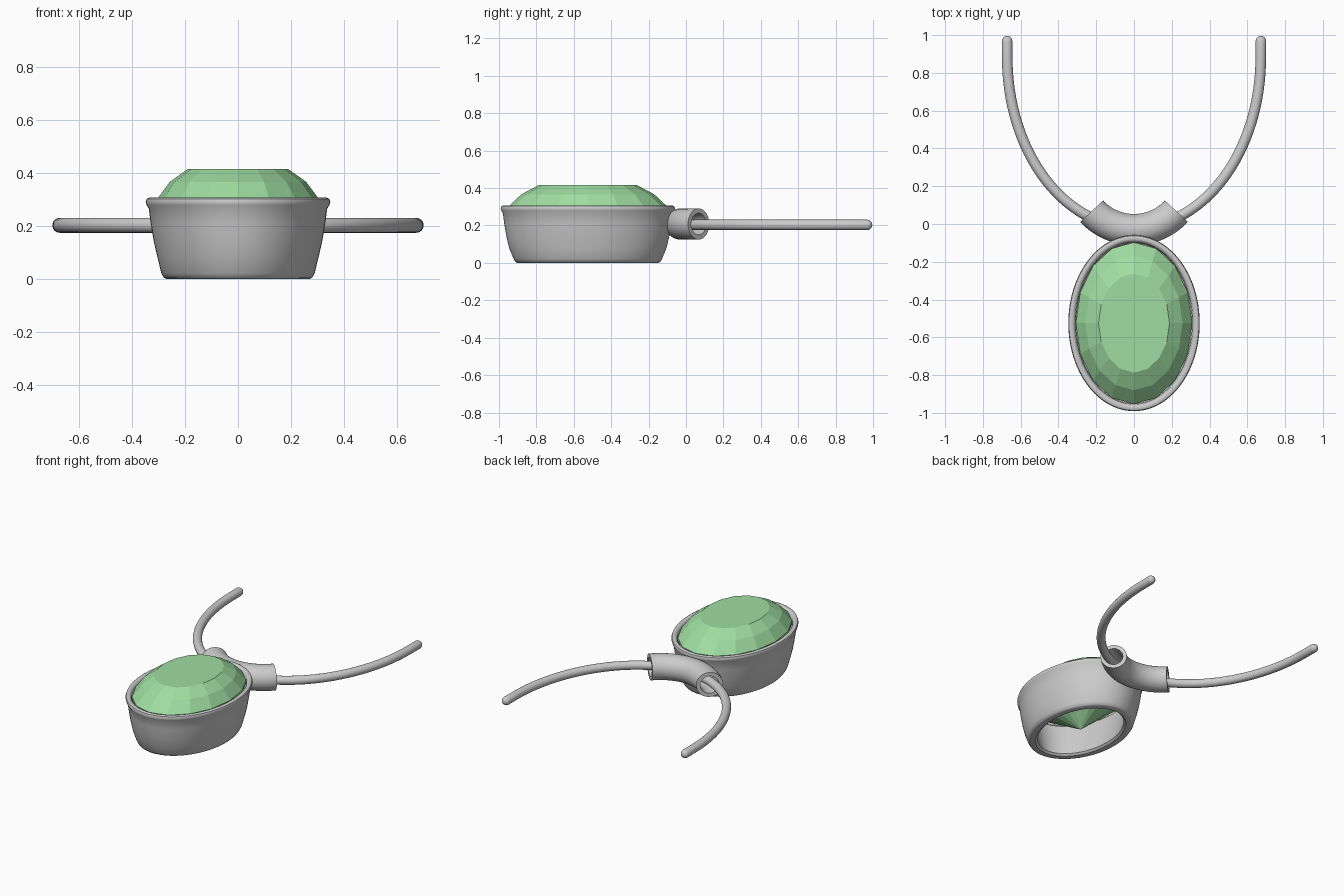
import bpy, bmesh, math
from mathutils import Vector

if "Cube" in bpy.data.objects:
    bpy.data.objects.remove(bpy.data.objects["Cube"])

CY = -0.525  # centre of the setting in y


def make_object(name, bm, smooth=True):
    bmesh.ops.recalc_face_normals(bm, faces=bm.faces)
    mesh = bpy.data.meshes.new(name)
    bm.to_mesh(mesh)
    bm.free()
    ob = bpy.data.objects.new(name, mesh)
    bpy.context.collection.objects.link(ob)
    if smooth:
        bpy.ops.object.select_all(action='DESELECT')
        ob.select_set(True)
        bpy.context.view_layer.objects.active = ob
        bpy.ops.object.shade_smooth_by_angle(angle=math.radians(40))
    return ob


def bridge(bm, a, b):
    n = len(a)
    for i in range(n):
        j = (i + 1) % n
        bm.faces.new((a[i], a[j], b[j], b[i]))


def oval(bm, rx, ry, z, n):
    return [bm.verts.new((rx * math.cos(2 * math.pi * i / n),
                          CY + ry * math.sin(2 * math.pi * i / n), z)) for i in range(n)]


def circle(bm, p, tangent, r, n):
    # ring around a path lying in a horizontal plane
    side = Vector((-tangent.y, tangent.x, 0)).normalized()
    up = Vector((0, 0, 1))
    return [bm.verts.new(p + r * (math.cos(2 * math.pi * i / n) * side +
                                  math.sin(2 * math.pi * i / n) * up)) for i in range(n)]


# setting: oval open cup, closed profile of (x radius, z)
profile = [(0.222, 0.012), (0.236, 0.0), (0.268, 0.0), (0.279, 0.005), (0.289, 0.022),
           (0.303, 0.08), (0.317, 0.14), (0.329, 0.21), (0.336, 0.265), (0.345, 0.28),
           (0.348, 0.292), (0.344, 0.303), (0.333, 0.308), (0.320, 0.305), (0.312, 0.295),
           (0.308, 0.27), (0.265, 0.235), (0.245, 0.13), (0.224, 0.03)]
bm = bmesh.new()
rings = [oval(bm, r, r + 0.118 - (0.01 if r < 0.3 else 0), z, 96) for r, z in profile]
for k in range(len(rings)):
    bridge(bm, rings[k], rings[(k + 1) % len(rings)])
make_object("setting", bm)

# gemstone: sixteen-sided faceted stone
bm = bmesh.new()
stone = [(0.188, 0.262, 0.416), (0.257, 0.355, 0.367), (0.308, 0.428, 0.298), (0.308, 0.428, 0.28)]
rings = [oval(bm, rx, ry, z, 16) for rx, ry, z in stone]
bm.faces.new(rings[0])
for a, b in zip(rings, rings[1:]):
    bridge(bm, a, b)
culet = bm.verts.new((0, CY, 0.02))
for i in range(16):
    bm.faces.new((rings[-1][i], rings[-1][(i + 1) % 16], culet))
gem = make_object("gemstone", bm, smooth=False)
mat = bpy.data.materials.new("green_stone")
mat.diffuse_color = (0.35, 0.72, 0.36, 1)
mat.use_nodes = True
mat.node_tree.nodes["Principled BSDF"].inputs["Base Color"].default_value = mat.diffuse_color
gem.data.materials.append(mat)

# bail: curved hollow tube behind the setting
R, half = 0.307, math.radians(47)
bm = bmesh.new()
outer, inner = [], []
for k in range(33):
    a = -half + 2 * half * k / 32
    p = Vector((R * math.sin(a), -0.03 + R * (1 - math.cos(a)), 0.208))
    t = Vector((math.cos(a), math.sin(a), 0))
    outer.append(circle(bm, p, t, 0.083, 40))
    inner.append(circle(bm, p, t, 0.058, 40))
loop = outer + inner[::-1]
for k in range(len(loop)):
    bridge(bm, loop[k], loop[(k + 1) % len(loop)])
make_object("bail", bm)

# cord: round wire along a half ellipse, with rounded tips
CORD_R, Z = 0.028, 0.203
pts = [Vector((0.671 * math.sin(a), 0.88 - 0.9 * math.cos(a), Z))
       for a in [math.radians(-90 + 180 * k / 64) for k in range(65)]]
pts = [Vector((-0.672, 0.968, Z))] + pts + [Vector((0.672, 0.968, Z))]
path = [(p, (pts[min(i + 1, len(pts) - 1)] - pts[max(i - 1, 0)]).normalized(), CORD_R)
        for i, p in enumerate(pts)]


def tip(p, t, sign):
    return [(p + t * sign * CORD_R * math.sin(b), t, CORD_R * math.cos(b))
            for b in [math.radians(d) for d in (22, 44, 66, 84)]]


path = tip(path[0][0], path[0][1], -1)[::-1] + path + tip(path[-1][0], path[-1][1], 1)
bm = bmesh.new()
rings = [circle(bm, p, t, r, 24) for p, t, r in path]
for a, b in zip(rings, rings[1:]):
    bridge(bm, a, b)
bm.faces.new(rings[0])
bm.faces.new(rings[-1])
make_object("cord", bm)
